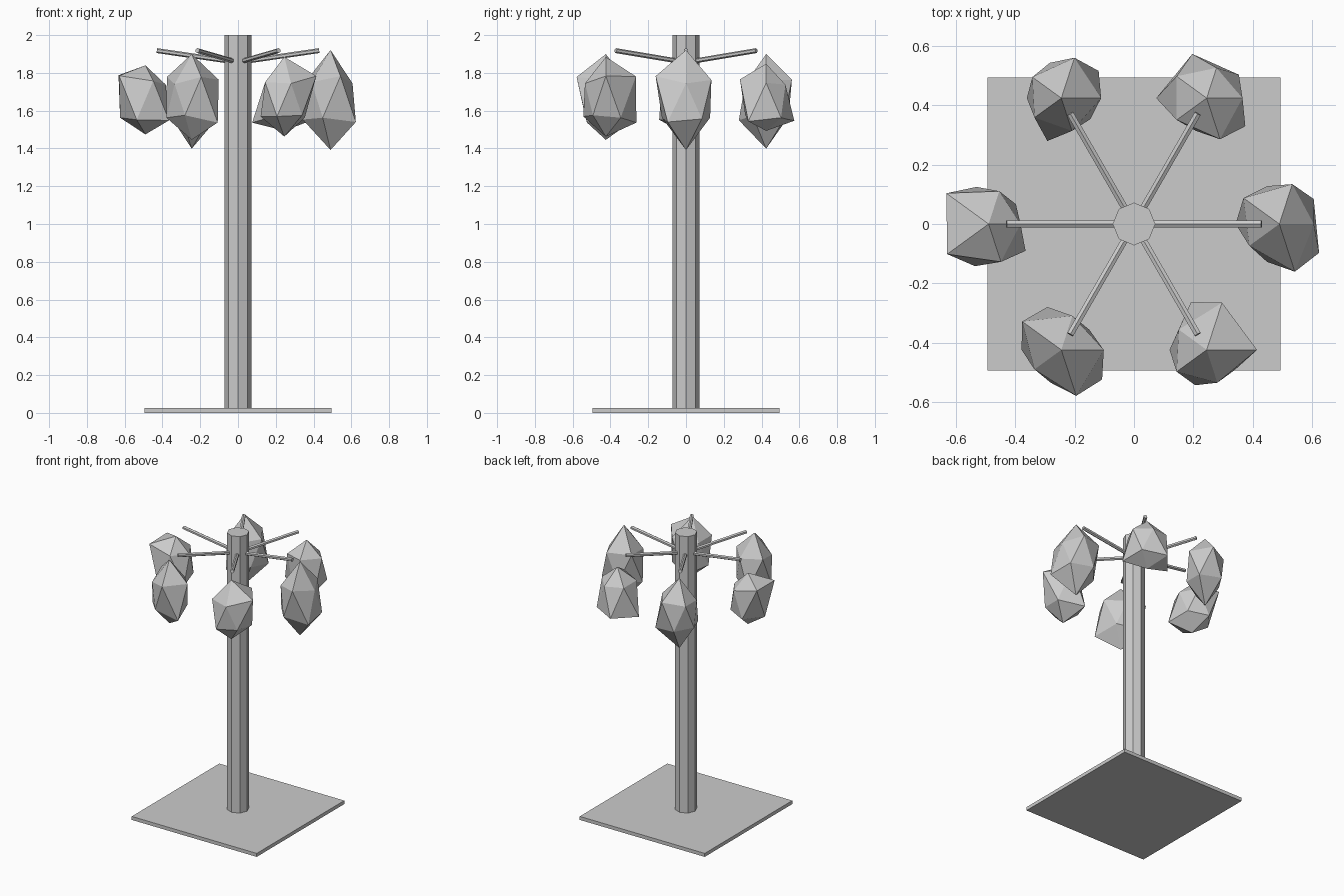
import bpy, bmesh
from math import radians, sin, cos, atan2, hypot, pi
from mathutils import Vector, Matrix

cube = bpy.data.objects.get("Cube")
if cube:
    bpy.data.objects.remove(cube, do_unlink=True)

# Single plain material
grey = bpy.data.materials.new("light_grey")
grey.use_nodes = True
colour = (0.6, 0.6, 0.6, 1)
grey.diffuse_color = colour
grey.node_tree.nodes["Principled BSDF"].inputs["Base Color"].default_value = colour


def add_object(name, bm):
    bmesh.ops.recalc_face_normals(bm, faces=bm.faces)
    mesh = bpy.data.meshes.new(name)
    bm.to_mesh(mesh)
    bm.free()
    mesh.materials.append(grey)
    obj = bpy.data.objects.new(name, mesh)
    bpy.context.collection.objects.link(obj)
    return obj


def add_rod(name, start, end, radius, sides, turn=0.0):
    """Closed prism running from start to end."""
    start, end = Vector(start), Vector(end)
    axis = end - start
    place = (Matrix.Translation((start + end) / 2)
             @ axis.to_track_quat('Z', 'Y').to_matrix().to_4x4()
             @ Matrix.Rotation(turn, 4, 'Z'))
    bm = bmesh.new()
    bmesh.ops.create_cone(bm, cap_ends=True, segments=sides, radius1=radius,
                          radius2=radius, depth=axis.length, matrix=place)
    return add_object(name, bm)


def add_lump(name, centre, radii, stretch=1.45):
    """Uneven twenty-sided lump: top, upper ring, lower ring, bottom radii (mm)."""
    bm = bmesh.new()
    flat, rise = 2 / 5 ** 0.5, 1 / 5 ** 0.5

    def vert(radius, angle, out, up):
        r = radius / 1000
        offset = Vector((cos(angle) * out, sin(angle) * out, up * stretch)) * r
        return bm.verts.new(Vector(centre) + offset)

    step = 2 * pi / 5
    top = vert(radii[0], 0, 0, 1)
    upper = [vert(radii[1 + k], k * step, flat, rise) for k in range(5)]
    lower = [vert(radii[6 + k], (k + 0.5) * step, flat, -rise) for k in range(5)]
    bottom = vert(radii[11], 0, 0, -1)
    for k in range(5):
        n = (k + 1) % 5
        bm.faces.new((top, upper[k], upper[n]))
        bm.faces.new((upper[k], lower[k], upper[n]))
        bm.faces.new((lower[k], lower[n], upper[n]))
        bm.faces.new((bottom, lower[n], lower[k]))
    return add_object(name, bm)


# Flat square base
bm = bmesh.new()
bmesh.ops.create_cube(bm, size=1, matrix=Matrix.Translation((0, 0, 0.0125))
                      @ Matrix.Diagonal((0.988, 0.988, 0.025, 1)))
add_object("base_plate", bm)

# Octagonal post
add_rod("post", (0, 0, 0.01), (0, 0, 2), 0.072, 8)

# Six sloping arms, each with a faceted lump hanging below its tip
lump_radii = [
    (180, 130, 158, 167, 140, 189, 160, 150, 165, 150, 185, 185),
    (130, 135, 120, 140, 140, 163, 150, 175, 190, 130, 180, 115),
    (165, 150, 160, 135, 125, 130, 174, 140, 130, 170, 135, 180),
    (124, 120, 130, 197, 193, 150, 127, 147, 150, 167, 172, 128),
    (165, 160, 135, 182, 125, 182, 130, 170, 150, 130, 190, 148),
    (155, 190, 187, 130, 140, 130, 150, 190, 140, 140, 130, 136),
]
for i, radii in enumerate(lump_radii):
    a = radians(60 * i)
    dx, dy = cos(a), sin(a)
    add_rod(f"arm_{i + 1}", (dx * 0.03, dy * 0.03, 1.86),
            (dx * 0.43, dy * 0.43, 1.918), 0.013, 6)
    add_lump(f"lump_{i + 1}", (dx * 0.49, dy * 0.49, 1.66), radii)
